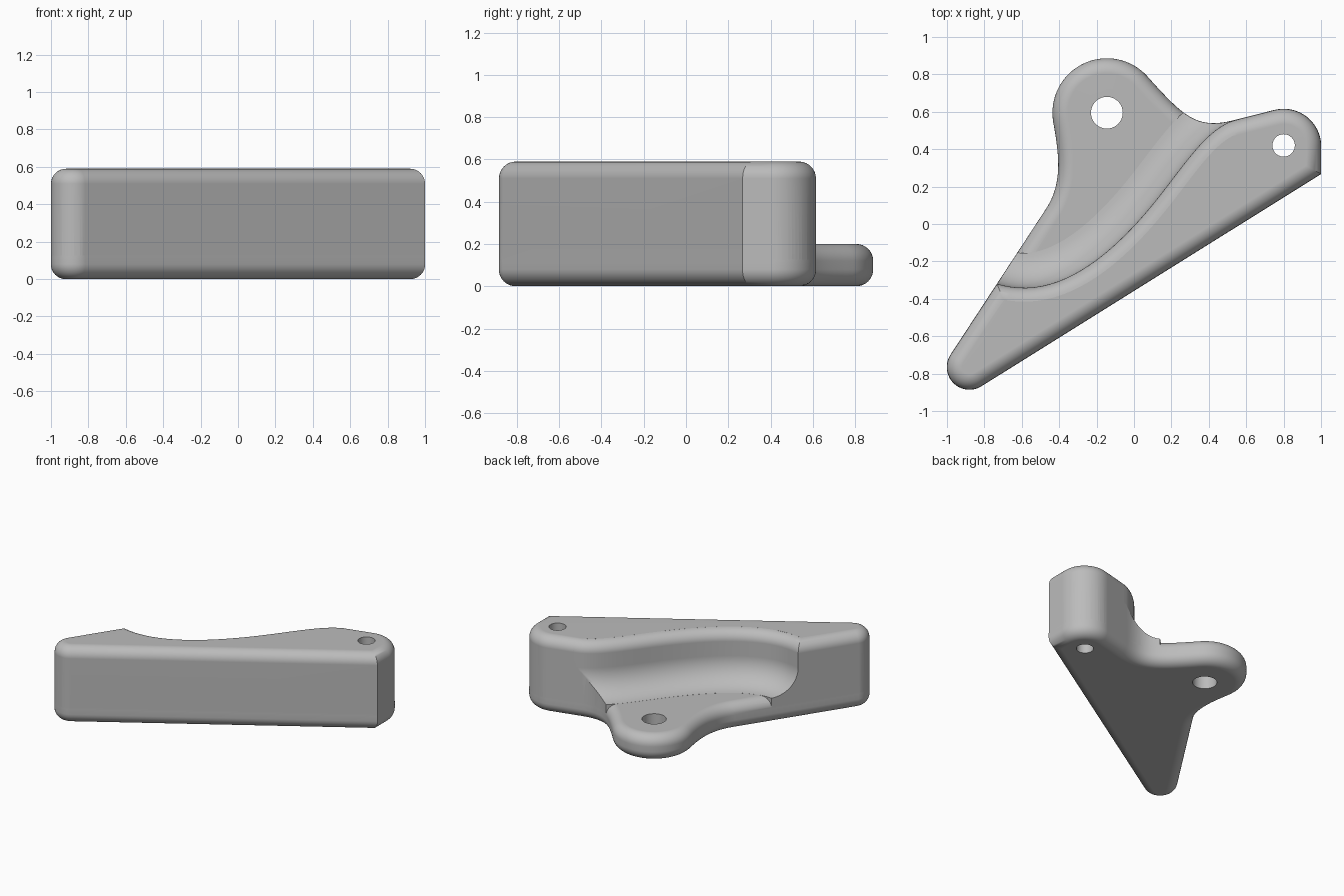
import bpy, bmesh
from math import sin, cos, pi, radians
from mathutils import Vector
from mathutils.geometry import interpolate_bezier

if "Cube" in bpy.data.objects:
    bpy.data.objects.remove(bpy.data.objects["Cube"])

HEIGHT, PLATE, ROUND, FILLET = 0.59, 0.2, 0.08, 0.2


def arc(cx, cy, r, start, end, n):
    angles = [radians(start + (end - start) * i / n) for i in range(n + 1)]
    return [Vector((cx + r * cos(a), cy + r * sin(a))) for a in angles]


def bezier(*points, n=20):
    return [p.to_2d() for p in interpolate_bezier(*[Vector(p).to_3d() for p in points], n)]


def inset(loop, d):
    """Move a clockwise loop inward by d with mitred corners."""
    result = []
    for i, p in enumerate(loop):
        a = (p - loop[i - 1]).normalized()
        b = (loop[(i + 1) % len(loop)] - p).normalized()
        na, nb = Vector((a.y, -a.x)), Vector((b.y, -b.x))
        result.append(p + (na + nb) * d / (1 + na.dot(nb)))
    return result


def stack(name, loop, profile):
    """Solid made of rings, one per (inset, height) pair of the profile."""
    bm = bmesh.new()
    rings = [[bm.verts.new((p.x, p.y, z)) for p in inset(loop, d)] for d, z in profile]
    n = len(loop)
    for low, high in zip(rings, rings[1:]):
        for i in range(n):
            j = (i + 1) % n
            bm.faces.new((low[i], low[j], high[j], high[i]))
    bm.faces.new(rings[0])
    bm.faces.new(rings[-1])
    bmesh.ops.recalc_face_normals(bm, faces=bm.faces)
    mesh = bpy.data.meshes.new(name)
    bm.to_mesh(mesh)
    bm.free()
    obj = bpy.data.objects.new(name, mesh)
    bpy.context.collection.objects.link(obj)
    return obj


def combine(target, other, operation):
    bpy.context.view_layer.objects.active = target
    mod = target.modifiers.new("combine", 'BOOLEAN')
    mod.operation, mod.object, mod.solver = operation, other, 'EXACT'
    bpy.ops.object.modifier_apply(modifier=mod.name)
    bpy.data.objects.remove(other)


def rounded_top(z, steps=8):
    return [(ROUND * (1 - cos(t)), z - ROUND + ROUND * sin(t))
            for t in (pi / 2 * i / steps for i in range(steps + 1))]


# Full bracket outline, clockwise: tail, mounting ear, far end
outline = (arc(-0.88, -0.765, 0.12, 302, 147, 20)
           + bezier((-0.47, 0.08), (-0.377, 0.222), (-0.401, 0.377), (-0.431, 0.545))
           + arc(-0.145, 0.595, 0.29, 190, 42, 32)[1:]
           + bezier((0.07, 0.789), (0.26, 0.58), (0.33, 0.503), (0.53, 0.553))[1:]
           + arc(0.80, 0.415, 0.2, 104, 0, 20)
           + [Vector((1.0, 0.268))])

# Thin plate with rounded edges above and below
top = rounded_top(PLATE)
bottom = [(d, PLATE - z) for d, z in reversed(top)]
plate = stack("bracket", inset(outline, -0.001), bottom + top)

# Tall body, cut back by a curved pocket above the plate
body = stack("body", outline, [(0, 0.1)] + rounded_top(HEIGHT))
pocket_edge = ([Vector((1.3, 0.85))]
               + bezier((0.56, 0.56), (0.40, 0.53), (0.28, 0.33), (0.12, 0.13))
               + bezier((0.12, 0.13), (-0.08, -0.12), (-0.34, -0.36), (-0.62, -0.34))[1:]
               + bezier((-0.62, -0.34), (-0.72, -0.333), (-0.8, -0.3), (-0.9, -0.25), n=8)[1:]
               + [Vector((-1.6, 0.2)), Vector((-1.2, 1.6)), Vector((1.3, 1.6))])
lip = [(ROUND * (sin(t) - 1), HEIGHT - ROUND + ROUND * cos(t))
       for t in (radians(4 + 86 * i / 8) for i in range(9))]
cove = [(FILLET * (1 - cos(t)), PLATE + FILLET * (1 - sin(t)))
        for t in (radians(86 * i / 12) for i in range(13))]
pocket = stack("pocket", pocket_edge,
               [(lip[0][0], 0.75)] + lip + cove + [(cove[-1][0], 0.05)])
combine(body, pocket, 'DIFFERENCE')
combine(plate, body, 'UNION')

# Screw holes through the ear and the far end
for x, y, r in ((-0.145, 0.595, 0.085), (0.80, 0.42, 0.06)):
    drill = stack("drill", arc(x, y, r, 360, 0, 40)[:-1], [(0, -0.2), (0, 0.8)])
    combine(plate, drill, 'DIFFERENCE')

# Plain grey finish
grey = bpy.data.materials.new("plain grey")
grey.use_nodes = True
grey.diffuse_color = (0.5, 0.5, 0.5, 1)
grey.node_tree.nodes["Principled BSDF"].inputs["Base Color"].default_value = (0.5, 0.5, 0.5, 1)
plate.data.materials.clear()
plate.data.materials.append(grey)

bpy.ops.object.select_all(action='DESELECT')
plate.select_set(True)
bpy.context.view_layer.objects.active = plate
bpy.ops.object.shade_smooth_by_angle(angle=radians(35))
weighted = plate.modifiers.new("even shading", 'WEIGHTED_NORMAL')
weighted.keep_sharp = True
